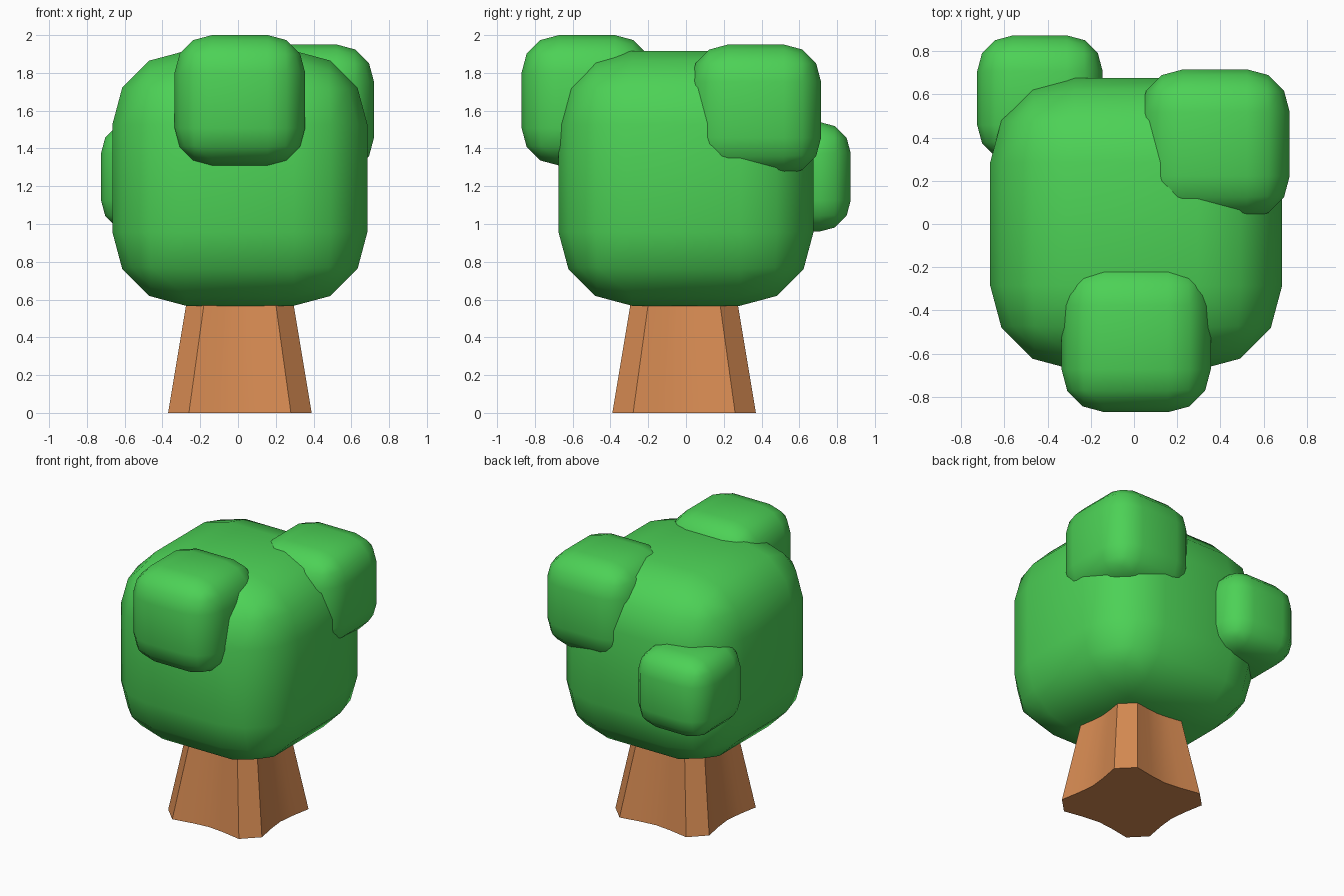
import bpy, bmesh, math

if "Cube" in bpy.data.objects:
    bpy.data.objects.remove(bpy.data.objects["Cube"])


def material(name, rgb):
    m = bpy.data.materials.new(name)
    m.diffuse_color = (*rgb, 1)
    m.use_nodes = True
    m.node_tree.nodes["Principled BSDF"].inputs["Base Color"].default_value = m.diffuse_color
    return m


LEAF = material("leaf green", (0.073, 0.64, 0.093))
BARK = material("bark brown", (0.67, 0.254, 0.084))


def finish(bm, name, mat, loc, angle):
    me = bpy.data.meshes.new(name)
    bm.to_mesh(me)
    bm.free()
    me.materials.append(mat)
    ob = bpy.data.objects.new(name, me)
    ob.location = loc
    bpy.context.collection.objects.link(ob)
    bpy.ops.object.select_all(action='DESELECT')
    ob.select_set(True)
    bpy.context.view_layer.objects.active = ob
    bpy.ops.object.shade_smooth_by_angle(angle=math.radians(angle))
    return ob


def leaf_block(name, loc, half, radius):
    bm = bmesh.new()
    bmesh.ops.create_cube(bm, size=2 * half)
    bmesh.ops.bevel(bm, geom=bm.edges[:], offset=radius, segments=3,
                    profile=0.5, affect='EDGES')
    return finish(bm, name, LEAF, loc, 60)


# Crown and the three smaller leaf clumps
leaf_block("crown", (0.01, 0.0, 1.242), 0.675, 0.39)
leaf_block("front_clump", (0.01, -0.525, 1.655), 0.345, 0.197)
leaf_block("right_clump", (0.375, 0.37, 1.605), 0.345, 0.197)
leaf_block("back_clump", (-0.435, 0.582, 1.25), 0.29, 0.165)


# Tapered trunk: square with cut corners and slightly hollow sides
def ring(bm, z, a, b, mid):
    side = [(a, -b), ((a + mid * 2) / 3, -b * 0.45), (mid, 0),
            ((a + mid * 2) / 3, b * 0.45), (a, b)]
    verts = []
    for k in range(4):
        c, s = round(math.cos(k * math.pi / 2)), round(math.sin(k * math.pi / 2))
        verts += [bm.verts.new((x * c - y * s, x * s + y * c, z)) for x, y in side]
    return verts


bm = bmesh.new()
low = ring(bm, 0, 0.38, 0.27, 0.34)
high = ring(bm, 0.72, 0.26, 0.17, 0.24)
n = len(low)
for i in range(n):
    j = (i + 1) % n
    bm.faces.new((low[i], low[j], high[j], high[i]))
bm.faces.new(low[::-1])
bm.faces.new(high)
finish(bm, "trunk", BARK, (0.01, -0.01, 0), 30)
